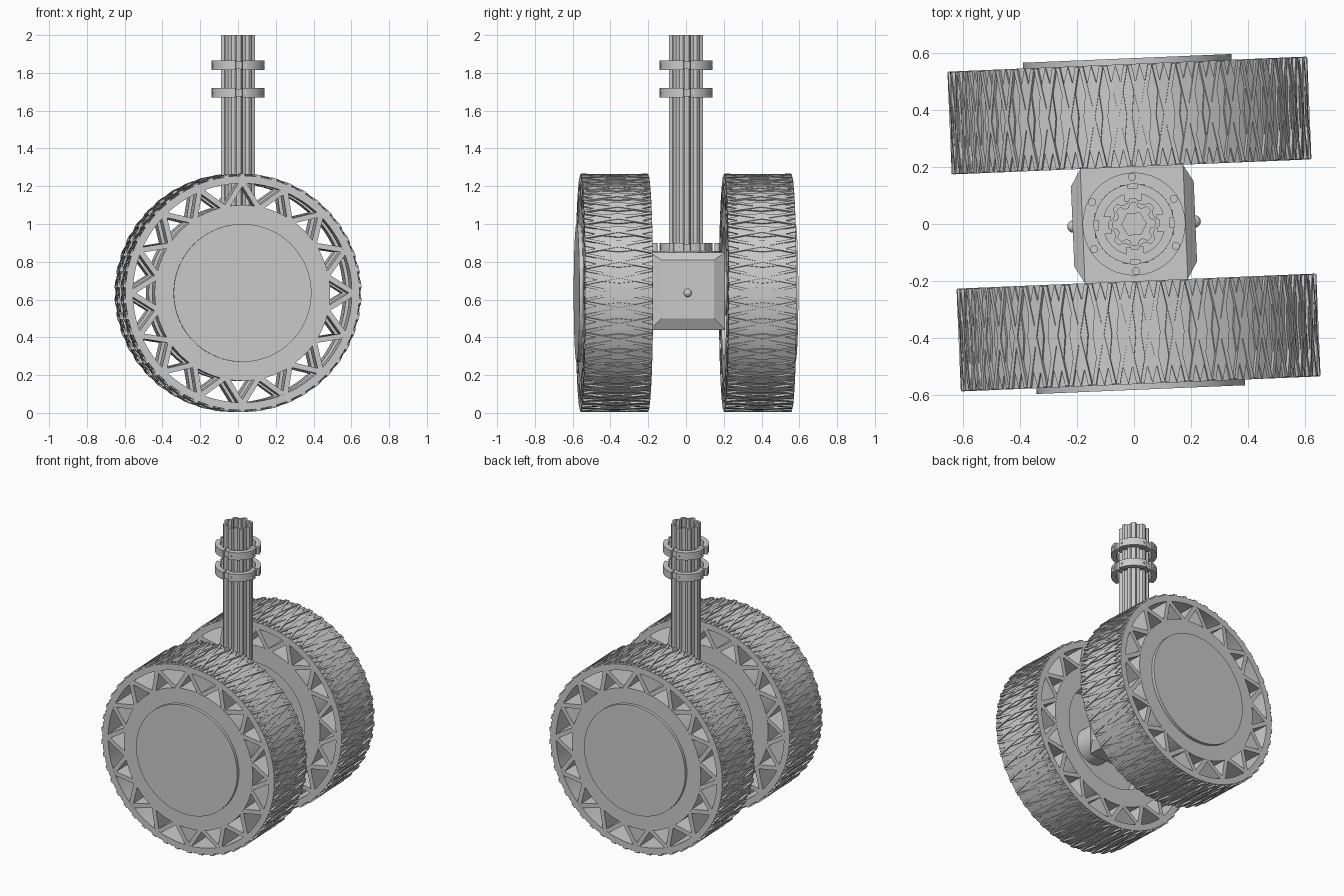
import bpy, bmesh, math
from mathutils import Matrix, Vector

cube = bpy.data.objects.get("Cube")
if cube:
    bpy.data.objects.remove(cube, do_unlink=True)

grey = bpy.data.materials.new("plain grey")
grey.use_nodes = True
COL = (0.6, 0.6, 0.6, 1)
grey.diffuse_color = COL
grey.node_tree.nodes["Principled BSDF"].inputs["Base Color"].default_value = COL

YAW = Matrix.Rotation(math.radians(2.4), 4, 'Z')
TAU = math.tau
AXLE_Z = 0.635


def finish(bm, name, matrix=Matrix(), smooth=True):
    bmesh.ops.recalc_face_normals(bm, faces=bm.faces)
    mesh = bpy.data.meshes.new(name)
    bm.to_mesh(mesh)
    bm.free()
    mesh.materials.append(grey)
    ob = bpy.data.objects.new(name, mesh)
    bpy.context.collection.objects.link(ob)
    ob.matrix_world = matrix
    if smooth:
        bpy.ops.object.select_all(action='DESELECT')
        ob.select_set(True)
        bpy.context.view_layer.objects.active = ob
        bpy.ops.object.shade_smooth_by_angle(angle=math.radians(25))
    return ob


def prism(bm, outline, z0, z1, matrix=Matrix()):
    """Extrude a closed xy outline from z0 to z1."""
    low = [bm.verts.new(matrix @ Vector((x, y, z0))) for x, y in outline]
    top = [bm.verts.new(matrix @ Vector((x, y, z1))) for x, y in outline]
    n = len(outline)
    bm.faces.new(low)
    bm.faces.new(top)
    for i in range(n):
        j = (i + 1) % n
        bm.faces.new((low[i], low[j], top[j], top[i]))


def box(bm, size, matrix):
    bmesh.ops.create_cube(bm, size=1, matrix=matrix @ Matrix.Diagonal((*size, 1)))


def lathe(bm, profile, closed=False, steps=96):
    """Spin (radius, z) points about the z axis."""
    verts = [bm.verts.new((r, 0, z)) for r, z in profile]
    pairs = list(zip(verts, verts[1:] + verts[:1]))
    edges = [bm.edges.new(p) for p in (pairs if closed else pairs[:-1])]
    bmesh.ops.spin(bm, geom=verts + edges, cent=(0, 0, 0), axis=(0, 0, 1),
                   angle=TAU, steps=steps, use_merge=True)
    bmesh.ops.remove_doubles(bm, verts=bm.verts, dist=1e-5)


def arc(r0, r1, a0, a1, n=10):
    """Outline of a ring segment."""
    t = [a0 + (a1 - a0) * i / n for i in range(n + 1)]
    return ([(r1 * math.cos(a), r1 * math.sin(a)) for a in t]
            + [(r0 * math.cos(a), r0 * math.sin(a)) for a in reversed(t)])


def wheel(prefix, turn):
    # Wheel axis is local z, which points away from the fork; local -y is up
    place = (YAW @ Matrix.Rotation(turn, 4, 'Z') @ Matrix.Translation((0, -0.38, AXLE_Z))
             @ Matrix.Rotation(math.pi / 2, 4, 'X'))
    half = 0.18

    bm = bmesh.new()
    lathe(bm, [(0.58, -half), (0.62, -half), (0.62, half), (0.58, half)], closed=True)
    finish(bm, prefix + "_rim", place)

    # Hub with a raised outer cap and a recess on the inner side
    bm = bmesh.new()
    lathe(bm, [(0, 0.2), (0.365, 0.2), (0.365, half), (0.465, half),
               (0.465, -half), (0.35, -half), (0.35, 0), (0, 0)])
    finish(bm, prefix + "_hub", place)

    # Zigzag truss spokes
    bm = bmesh.new()
    count = 16
    for k in range(count * 2):
        a, b = ((k + s) * math.pi / count + math.pi / 2 for s in (0, 1))
        ra, rb = (0.59, 0.455) if k % 2 == 0 else (0.455, 0.59)
        p = Vector((ra * math.cos(a), ra * math.sin(a), 0))
        q = Vector((rb * math.cos(b), rb * math.sin(b), 0))
        d = q - p
        m = Matrix.Translation((p + q) / 2) @ Matrix.Rotation(math.atan2(d.y, d.x), 4, 'Z')
        box(bm, (d.length, 0.028, half * 2 - 0.002), m)
    finish(bm, prefix + "_spokes", place, smooth=False)

    # Tread: full-width pointed pads with thin crossed bars
    bm = bmesh.new()
    count = 46
    w = 0.034
    pad = [(0, -half), (w * 0.7, -half / 2), (w, 0), (w * 0.7, half / 2),
           (0, half), (-w * 0.7, half / 2), (-w, 0), (-w * 0.7, -half / 2)]
    for k in range(count):
        m = (Matrix.Rotation(TAU * k / count, 4, 'Z') @ Matrix.Translation((0.62, 0, 0))
             @ Matrix(((0, 0, 1, 0), (1, 0, 0, 0), (0, 1, 0, 0), (0, 0, 0, 1))))
        prism(bm, pad, -0.01, 0.006, m)
        for tilt in (-0.2, 0.2):
            box(bm, (0.014, half * 2, 0.02), m @ Matrix.Rotation(tilt, 4, 'Z'))
    finish(bm, prefix + "_tread", place, smooth=False)


wheel("front_wheel", 0)
wheel("back_wheel", math.pi)

# Axle joining the hubs through the block
bm = bmesh.new()
lathe(bm, [(0, -0.39), (0.12, -0.39), (0.12, 0.39), (0, 0.39)], steps=48)
finish(bm, "axle", YAW @ Matrix.Translation((0, 0, AXLE_Z)) @ Matrix.Rotation(math.pi / 2, 4, 'X'))

# Central block with tapered side faces
bm = bmesh.new()
rings = []
for x, y, z0, z1 in ((-0.215, 0.14, 0.5, 0.81), (-0.18, 0.2, 0.44, 0.85),
                     (0.18, 0.2, 0.44, 0.85), (0.215, 0.14, 0.5, 0.81)):
    rings.append([bm.verts.new((x, sy, z)) for sy, z in ((-y, z0), (y, z0), (y, z1), (-y, z1))])
for a, b in zip(rings, rings[1:]):
    for i in range(4):
        bm.faces.new((a[i], a[i - 1], b[i - 1], b[i]))
bm.faces.new(rings[0])
bm.faces.new(rings[-1])
finish(bm, "centre_block", YAW, smooth=False)

# Side pins on the block
bm = bmesh.new()
for side in (-1, 1):
    bmesh.ops.create_uvsphere(bm, u_segments=16, v_segments=8, radius=0.022,
                              matrix=Matrix.Translation((side * 0.212, 0, AXLE_Z)))
finish(bm, "side_pins", YAW)

# Hollow fluted post
bm = bmesh.new()
n = 96
loops = []
for z, inset in ((0.85, 0), (2, 0), (2, 0.016), (0.9, 0.016)):
    loop = []
    for i in range(n):
        a = TAU * i / n
        r = 0.083 + 0.008 * max(-1, min(1, 1.8 * math.cos(8 * a))) - inset
        loop.append(bm.verts.new((r * math.cos(a), r * math.sin(a), z)))
    loops.append(loop)
for a, b in zip(loops, loops[1:]):
    for i in range(n):
        bm.faces.new((a[i - 1], a[i], b[i], b[i - 1]))
bm.faces.new(loops[-1])
finish(bm, "post", YAW)

# Hexagonal nut at the foot of the post
bm = bmesh.new()
prism(bm, [(0.045 * math.cos(TAU * i / 6), 0.045 * math.sin(TAU * i / 6)) for i in range(6)], 0.89, 0.93)
finish(bm, "post_nut", YAW, smooth=False)

# Split clamp collars: four arcs, joining lugs and screw heads
for name, z in (("upper_collar", 1.815), ("lower_collar", 1.67), ("base_collar", 0.85)):
    bm = bmesh.new()
    h = 0.05
    for k in range(4):
        mid = k * TAU / 4
        prism(bm, arc(0.108, 0.14, mid + 0.13, mid + TAU / 4 - 0.13), z, z + h)
        turn = Matrix.Rotation(mid, 4, 'Z')
        box(bm, (0.045, 0.06, h * 0.8), turn @ Matrix.Translation((0.102, 0, z + h / 2)))
        for side in (-1, 1):
            bmesh.ops.create_cone(
                bm, segments=12, radius1=0.008, radius2=0.008, depth=0.006, cap_ends=True,
                matrix=turn @ Matrix.Translation((0.135, side * 0.035, z + h / 2))
                @ Matrix.Rotation(math.pi / 2, 4, 'Y'))
    finish(bm, name, YAW)

# Mounting flange and bolts on top of the block
bm = bmesh.new()
lathe(bm, [(0.14, 0.845), (0.18, 0.845), (0.18, 0.858), (0.14, 0.858)], closed=True, steps=64)
for k in range(6):
    a = TAU * (k + 0.5) / 6
    bmesh.ops.create_cone(bm, segments=12, radius1=0.014, radius2=0.014, depth=0.045, cap_ends=True,
                          matrix=Matrix.Translation((0.165 * math.cos(a), 0.165 * math.sin(a), 0.878)))
finish(bm, "mounting_flange", YAW)
